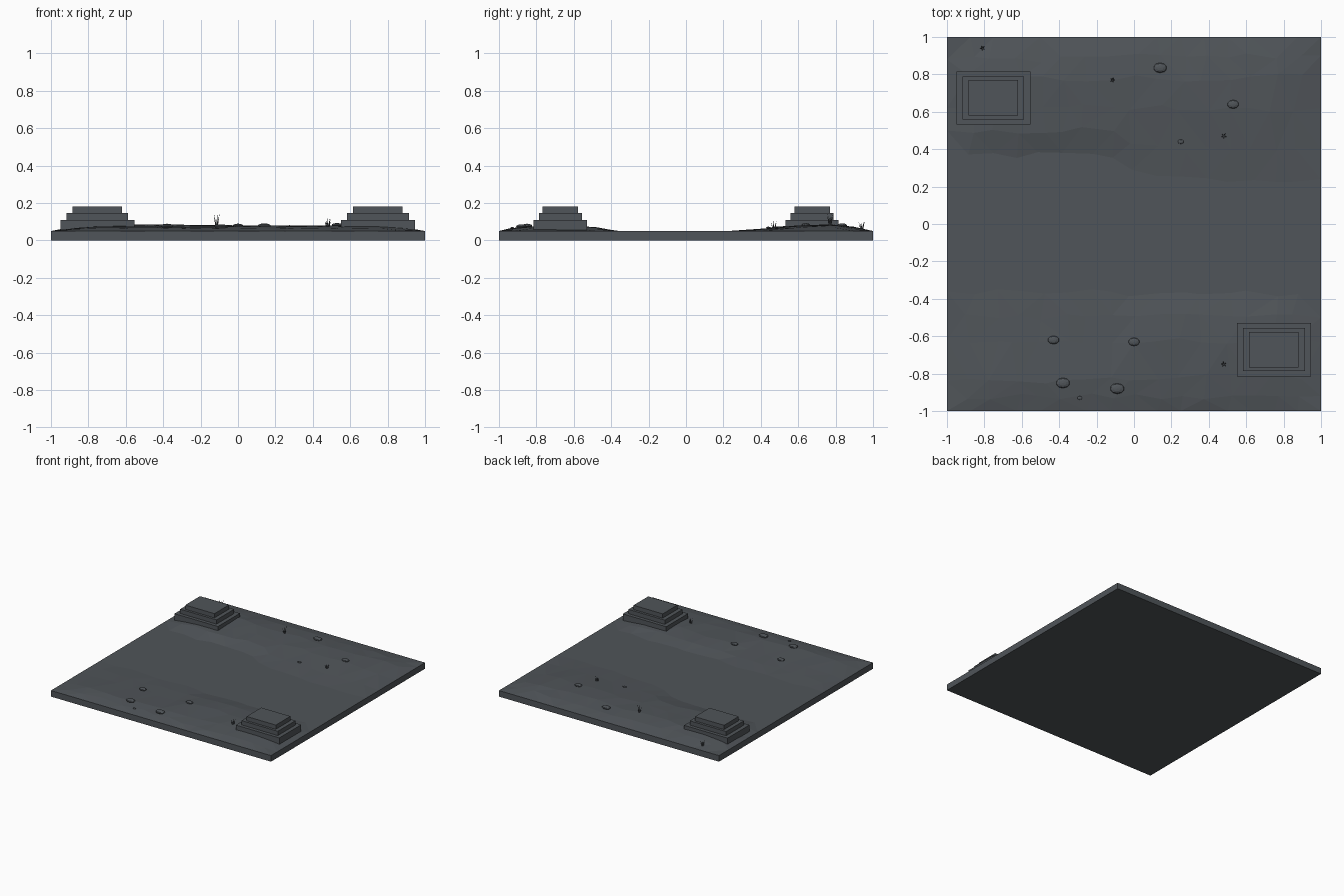
import bpy, bmesh, math, random
from mathutils import Vector

if "Cube" in bpy.data.objects:
    bpy.data.objects.remove(bpy.data.objects["Cube"])

random.seed(4)
stone = bpy.data.materials.new("slate grey")
stone.diffuse_color = (0.080, 0.090, 0.100, 1)
stone.use_nodes = True
stone.node_tree.nodes["Principled BSDF"].inputs["Base Color"].default_value = stone.diffuse_color


def finish(name, bm):
    bmesh.ops.recalc_face_normals(bm, faces=bm.faces)
    me = bpy.data.meshes.new(name)
    bm.to_mesh(me)
    bm.free()
    me.materials.append(stone)
    ob = bpy.data.objects.new(name, me)
    bpy.context.collection.objects.link(ob)
    return ob


# Ground rows: (y left, y right, z left, z right), blended across x
ROWS = [(-1, -1, .05, .05), (-.92, -.92, .064, .064), (-.84, -.82, .073, .074),
        (-.62, -.63, .064, .078), (-.5, -.5, .057, .070), (-.36, -.37, .05, .05),
        (0, 0, .05, .05), (.37, .24, .05, .05), (.50, .40, .074, .060),
        (.62, .62, .079, .077), (.78, .78, .084, .079), (.88, .9, .072, .068),
        (1, 1, .05, .05)]
COLS = 16


def blend(x):
    t = min(1, max(0, (x + .2) / .3))
    return t * t * (3 - 2 * t)


def row_point(row, x):
    yl, yr, zl, zr = row
    t = blend(x)
    edge = min(1, (1 - abs(x)) / .2)
    return yl + (yr - yl) * t, .05 + (zl + (zr - zl) * t - .05) * edge


def ground(x, y):
    pts = [row_point(r, x) for r in ROWS]
    for (y0, z0), (y1, z1) in zip(pts, pts[1:]):
        if y <= y1:
            return z0 + (z1 - z0) * (y - y0) / (y1 - y0)
    return .05


# Ground slab with two low, faceted banks and a flat channel between them
bm = bmesh.new()
grid = []
for j, row in enumerate(ROWS):
    line = []
    for i in range(COLS + 1):
        x = -1 + 2 * i / COLS
        y, z = row_point(row, x)
        if 0 < i < COLS and 0 < j < len(ROWS) - 1:
            x += random.uniform(-.03, .03)
            y += random.uniform(-.02, .02)
            if z > .051:
                z += random.uniform(-.002, .002)
        line.append(bm.verts.new((x, y, z)))
    grid.append(line)
for a, b in zip(grid, grid[1:]):
    for i in range(COLS):
        bm.faces.new((a[i], a[i + 1], b[i + 1], b[i]))
bmesh.ops.triangulate(bm, faces=bm.faces[:])
rim = [e for e in bm.edges if e.is_boundary]
skirt = bmesh.ops.extrude_edge_only(bm, edges=rim)["geom"]
for v in skirt:
    if isinstance(v, bmesh.types.BMVert):
        v.co.z = 0
bmesh.ops.contextual_create(bm, geom=[e for e in skirt if isinstance(e, bmesh.types.BMEdge)])
finish("ground_slab", bm)


# Stepped platforms in opposite corners
def platform(name, cx, cy):
    bm = bmesh.new()
    z0 = .03
    for w, d, z1 in ((.395, .285, .11), (.33, .23, .145), (.265, .19, .18)):
        box = bmesh.ops.create_cube(bm, size=1)["verts"]
        for v in box:
            v.co = (cx + v.co.x * w, cy + v.co.y * d, (z0 + z1) / 2 + v.co.z * (z1 - z0))
        z0 = z1
    finish(name, bm)


platform("stepped_platform_back", -.752, .674)
platform("stepped_platform_front", .748, -.672)

# Flattened stones
STONES = [(.14, .835, .036), (.53, .64, .031), (.25, .44, .016), (-.43, -.62, .03),
          (0, -.63, .03), (-.38, -.85, .037), (-.09, -.88, .038), (-.29, -.93, .013)]
for n, (x, y, r) in enumerate(STONES):
    bm = bmesh.new()
    bmesh.ops.create_uvsphere(bm, u_segments=10, v_segments=6, radius=r)
    for v in bm.verts:
        v.co = (x + v.co.x, y + v.co.y * .75, ground(x, y) + .005 + v.co.z * .33)
    finish(f"flat_stone_{n + 1}", bm)

# Tufts of thin leaning blades
TUFTS = [(-.115, .77, .07), (.48, .47, .045), (-.81, .94, .05), (.48, -.75, .045)]
for n, (x, y, h) in enumerate(TUFTS):
    bm = bmesh.new()
    foot = Vector((x, y, ground(x, y) - .005))
    for k in range(5):
        a = k * math.tau / 5 + n
        out = Vector((math.cos(a), math.sin(a), 0))
        tip = foot + out * .017 + Vector((0, 0, h * random.uniform(.65, 1) + .005))
        root = [bm.verts.new(foot + out * .004 + Vector((math.cos(b), math.sin(b), 0)) * .004)
                for b in (a, a + math.tau / 3, a + 2 * math.tau / 3)]
        top = bm.verts.new(tip)
        bm.faces.new(root)
        for i in range(3):
            bm.faces.new((root[i], root[(i + 1) % 3], top))
    finish(f"grass_tuft_{n + 1}", bm)
